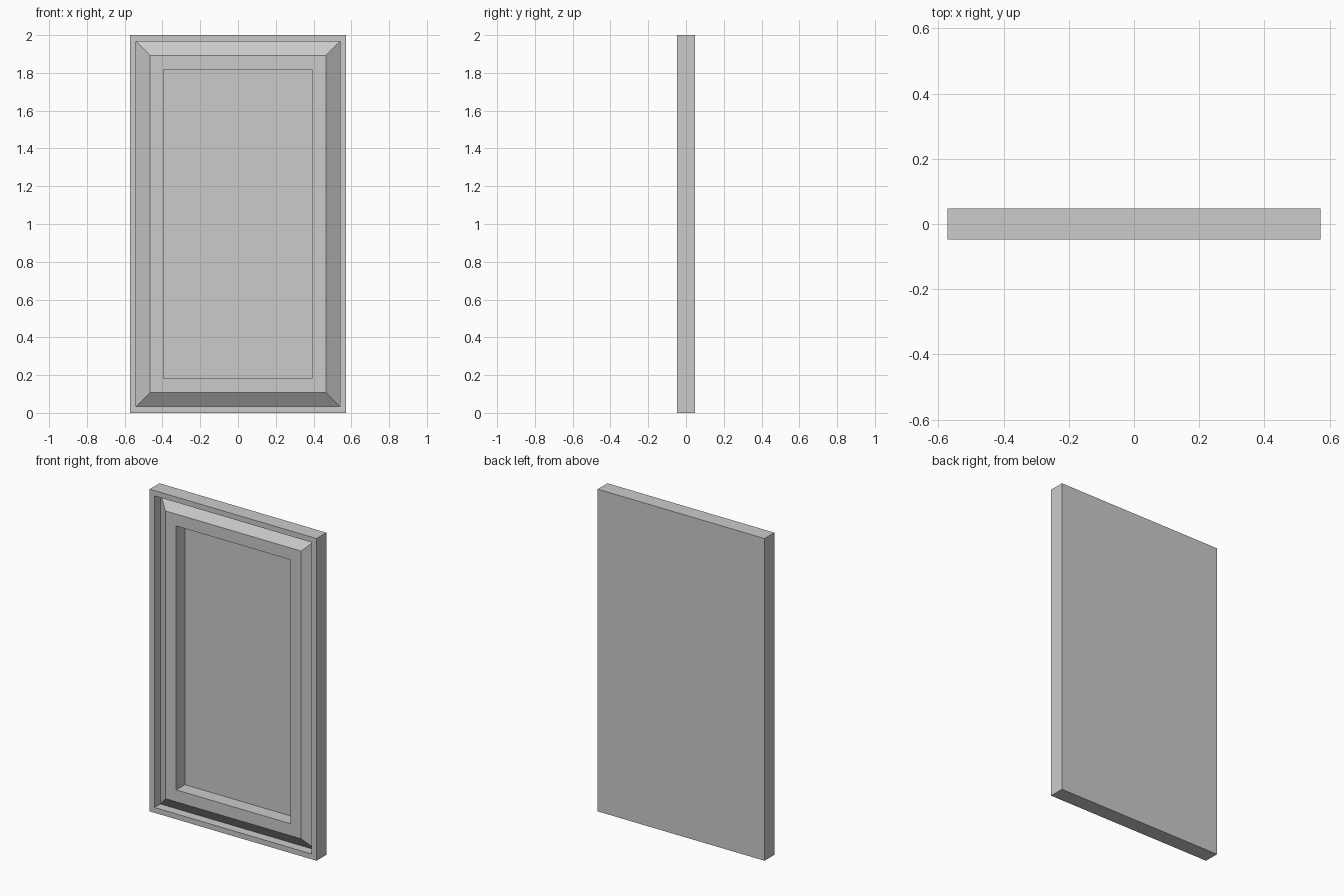
import bpy, bmesh

if "Cube" in bpy.data.objects:
    bpy.data.objects.remove(bpy.data.objects["Cube"])

HALF_W, HEIGHT, HALF_D = 0.573, 2.0, 0.048

# Profile from the back edge to the recessed panel: (inset from outer edge, y)
PROFILE = [
    (0.0, HALF_D),       # back edge
    (0.0, -HALF_D),      # outer front edge
    (0.033, -HALF_D),    # thin rim
    (0.033, 0.009),      # bottom of the groove
    (0.107, -0.046),     # sloped moulding up to the frame face
    (0.181, -0.046),     # flat frame face
    (0.181, 0.039),      # recessed panel
]


def ring(bm, inset, y):
    """Rectangle of vertices, inset from the outline at depth y."""
    w, lo, hi = HALF_W - inset, inset, HEIGHT - inset
    return [bm.verts.new(p) for p in
            ((-w, y, lo), (w, y, lo), (w, y, hi), (-w, y, hi))]


# Framed panel: nested rectangles bridged together, capped front and back
bm = bmesh.new()
rings = [ring(bm, i, y) for i, y in PROFILE]
for a, b in zip(rings, rings[1:]):
    for k in range(4):
        n = (k + 1) % 4
        bm.faces.new((a[k], a[n], b[n], b[k]))
bm.faces.new(rings[0])
bm.faces.new(rings[-1])
bmesh.ops.recalc_face_normals(bm, faces=bm.faces)

mesh = bpy.data.meshes.new("framed_panel")
bm.to_mesh(mesh)
bm.free()
panel = bpy.data.objects.new("framed_panel", mesh)
bpy.context.collection.objects.link(panel)
